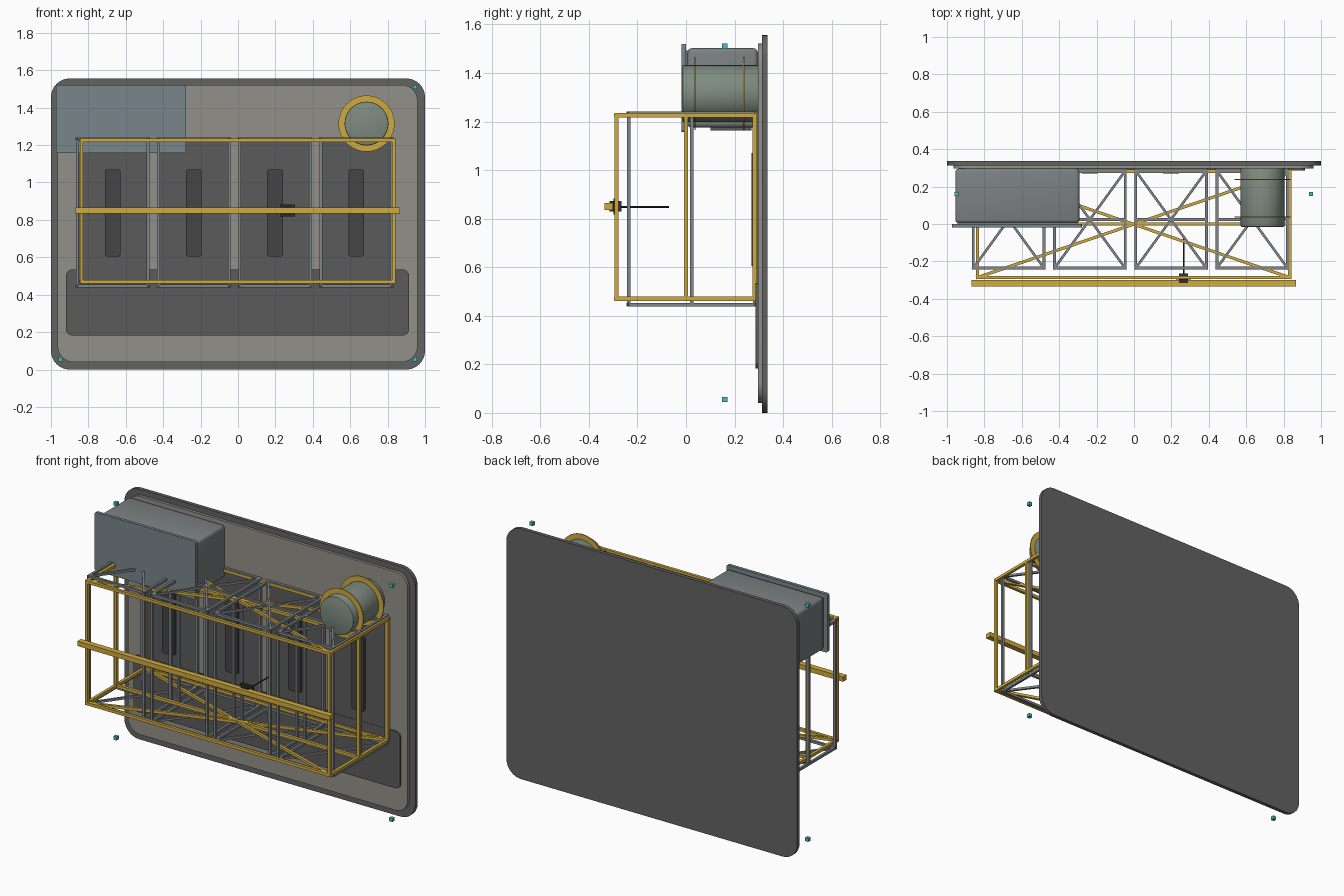
import bpy, bmesh
from math import pi
from mathutils import Vector, Matrix

if "Cube" in bpy.data.objects:
    bpy.data.objects.remove(bpy.data.objects["Cube"])


def material(name, r, g, b):
    m = bpy.data.materials.new(name)
    m.diffuse_color = (r, g, b, 1)
    m.use_nodes = True
    m.node_tree.nodes["Principled BSDF"].inputs["Base Color"].default_value = m.diffuse_color
    return m


YELLOW = material("yellow", 0.63, 0.41, 0.05)
STEEL = material("steel", 0.22, 0.24, 0.26)
DARK = material("dark", 0.10, 0.105, 0.10)
SLOT = material("slot", 0.06, 0.06, 0.06)
PLATE = material("plate", 0.12, 0.125, 0.12)
BEIGE = material("beige", 0.29, 0.28, 0.25)
BLUE = material("blue_grey", 0.19, 0.24, 0.26)
CASE = material("case_grey", 0.20, 0.22, 0.22)
GREEN = material("green_grey", 0.21, 0.26, 0.22)
BLACK = material("black", 0.03, 0.03, 0.03)
CYAN = material("cyan", 0.08, 0.50, 0.58)


def finish(name, bm, mat, smooth=False):
    bmesh.ops.recalc_face_normals(bm, faces=bm.faces)
    me = bpy.data.meshes.new(name)
    bm.to_mesh(me)
    bm.free()
    ob = bpy.data.objects.new(name, me)
    bpy.context.collection.objects.link(ob)
    me.materials.append(mat)
    if smooth:
        bpy.context.view_layer.objects.active = ob
        ob.select_set(True)
        bpy.ops.object.shade_smooth_by_angle(angle=0.6)
        ob.select_set(False)
    return ob


def box(name, x, y, z, mat, corner=0, axis=1, bevel=0):
    """Box from ranges; corner rounds the edges along axis, bevel rounds all."""
    bm = bmesh.new()
    r = (x, y, z)
    mid = Vector([(a + b) / 2 for a, b in r])
    size = [b - a for a, b in r]
    bmesh.ops.create_cube(bm, size=1, matrix=Matrix.Translation(mid) @ Matrix.Diagonal((*size, 1)))
    if corner:
        edges = [e for e in bm.edges
                 if abs((e.verts[0].co - e.verts[1].co).normalized()[axis]) > 0.9]
        bmesh.ops.bevel(bm, geom=edges, offset=corner, segments=8, profile=0.5, affect='EDGES')
    if bevel:
        bmesh.ops.bevel(bm, geom=bm.edges[:], offset=bevel, segments=3, profile=0.5, affect='EDGES')
    return finish(name, bm, mat, bool(corner or bevel))


def bar(bm, p, q, t):
    """Square bar between two points."""
    p, q = Vector(p), Vector(q)
    d = q - p
    side = Vector((0, 0, 1)) if abs(d.z) < 1e-4 else Vector((1, 0, 0))
    u = d.normalized()
    rot = Matrix((side, u.cross(side), u)).transposed().to_4x4()
    bmesh.ops.create_cube(bm, size=1, matrix=Matrix.Translation((p + q) / 2) @ rot
                          @ Matrix.Diagonal((t, t, d.length + t, 1)))


def frame(name, x0, x1, ys, z0, z1, t, mat):
    """Open cage: posts, long rails, end rails and crossed braces."""
    bm = bmesh.new()
    for x in (x0, x1):
        for y in ys:
            bar(bm, (x, y, z0), (x, y, z1), t)
    for z in (z0, z1):
        for y in ys:
            bar(bm, (x0, y, z), (x1, y, z), t)
        for x in (x0, x1):
            bar(bm, (x, ys[0], z), (x, ys[-1], z), t)
        bar(bm, (x0, ys[0], z), (x1, ys[-1], z), t * 0.9)
        bar(bm, (x0, ys[-1], z), (x1, ys[0], z), t * 0.9)
    return finish(name, bm, mat)


def cylinder(name, x, z, y0, y1, r, mat, bevel=0):
    bm = bmesh.new()
    m = Matrix.Translation((x, (y0 + y1) / 2, z)) @ Matrix.Rotation(pi / 2, 4, 'X')
    bmesh.ops.create_cone(bm, cap_ends=True, segments=48, radius1=r, radius2=r,
                          depth=y1 - y0, matrix=m)
    if bevel:
        rim = [e for e in bm.edges if abs(e.verts[0].co.y - e.verts[1].co.y) < 1e-5]
        bmesh.ops.bevel(bm, geom=rim, offset=bevel, segments=2, profile=0.5, affect='EDGES')
    return finish(name, bm, mat, True)


def ring(name, x, z, y, r0, r1, t, mat):
    """Flat washer facing the front."""
    bm = bmesh.new()
    rot = Matrix.Rotation(2 * pi / 48, 3, 'Y')
    c = Vector((x, 0, z))
    prof = [Vector((r, yy, 0)) for r, yy in ((r0, y - t), (r1, y - t), (r1, y + t), (r0, y + t))]
    loops = []
    for i in range(48):
        loops.append([bm.verts.new(c + p) for p in prof])
        prof = [rot @ p for p in prof]
    for i in range(48):
        a, b = loops[i], loops[(i + 1) % 48]
        for k in range(4):
            j = (k + 1) % 4
            bm.faces.new((a[k], a[j], b[j], b[k]))
    return finish(name, bm, mat, True)


# Back plate, inner liner and lower panel
box("back_plate", (-1, 1), (0.313, 0.336), (0, 1.556), PLATE, corner=0.1)
box("inner_liner", (-0.965, 0.96), (0.296, 0.314), (0.04, 1.522), BEIGE, corner=0.085)
box("lower_panel", (-0.92, 0.915), (0.286, 0.298), (0.182, 0.535), DARK, corner=0.035)

# Four bays: steel cage, rear panel and dark slot
for i in range(4):
    x = -0.67 + i * 0.434
    frame(f"bay_frame_{i}", x - 0.189, x + 0.189, (-0.236, 0.024, 0.284), 0.446, 1.234, 0.015, STEEL)
    box(f"bay_panel_{i}", (x - 0.195, x + 0.195), (0.288, 0.298), (0.44, 1.24), DARK)
    box(f"bay_slot_{i}", (x - 0.042, x + 0.042), (0.27, 0.292), (0.605, 1.07), SLOT, corner=0.012)

# Yellow outer cage and front rail
frame("outer_frame", -0.837, 0.832, (-0.286, 0, 0.283), 0.47, 1.226, 0.018, YELLOW)
box("front_rail", (-0.87, 0.867), (-0.335, -0.3), (0.835, 0.865), YELLOW)

# Sliding handle with thin rod
box("handle_block", (0.225, 0.305), (-0.298, -0.28), (0.818, 0.883), BLACK)
box("handle_core", (0.24, 0.29), (-0.315, -0.265), (0.83, 0.872), BLACK)
cylinder("handle_rod", 0.265, 0.848, -0.29, -0.07, 0.004, BLACK)

# Upper storage case with lid and base foot
box("upper_case", (-0.955, -0.292), (0.005, 0.296), (1.175, 1.502), CASE, bevel=0.018)
box("upper_case_lid", (-0.973, -0.278), (-0.019, 0.0), (1.157, 1.52), BLUE, corner=0.012)
box("upper_case_seam", (-0.945, -0.302), (-0.005, 0.01), (1.185, 1.492), CASE)
box("upper_case_foot", (-0.8, -0.45), (0.1, 0.27), (1.163, 1.18), DARK)

# Tank and its two straps
cylinder("tank", 0.687, 1.315, -0.015, 0.298, 0.117, GREEN, bevel=0.006)
for i, y in enumerate((0.037, 0.237)):
    ring(f"tank_ring_{i}", 0.687, 1.315, y, 0.115, 0.15, 0.003, YELLOW)

# Corner marker cubes
for i, (x, z) in enumerate((x, z) for x in (-0.95, 0.946) for z in (0.055, 1.51)):
    box(f"corner_marker_{i}", (x - 0.011, x + 0.011), (0.149, 0.171), (z - 0.011, z + 0.011), CYAN)
